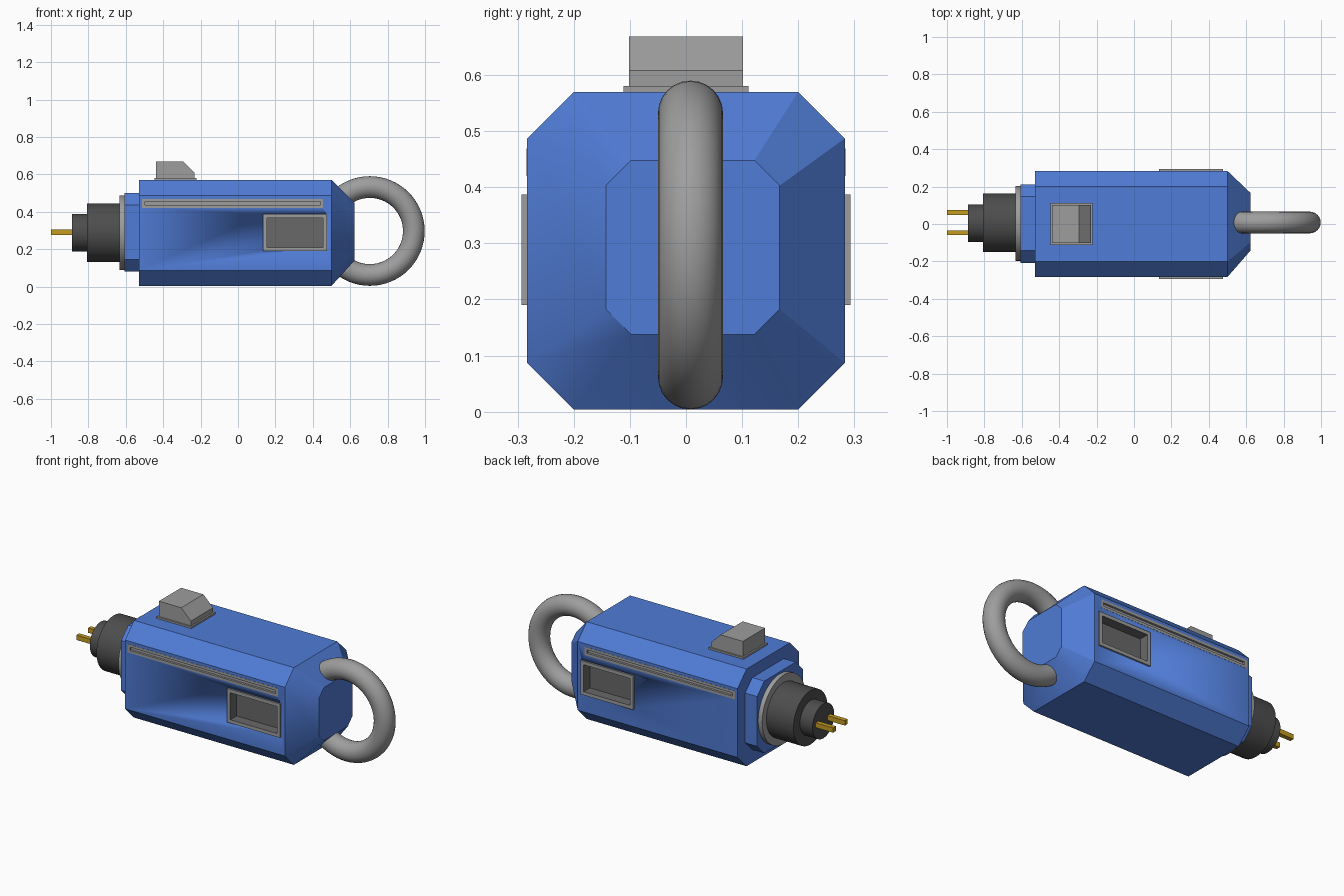
import bpy, bmesh, math
from mathutils import Matrix, Vector

cube = bpy.data.objects.get("Cube")
if cube:
    bpy.data.objects.remove(cube, do_unlink=True)


def material(name, rgb):
    m = bpy.data.materials.new(name)
    m.use_nodes = True
    m.diffuse_color = (*rgb, 1)
    m.node_tree.nodes["Principled BSDF"].inputs["Base Color"].default_value = (*rgb, 1)
    return m


BLUE = material("blue paint", (0.08, 0.2, 0.67))
GREY = material("light grey metal", (0.34, 0.34, 0.34))
SHADE = material("window grey", (0.14, 0.14, 0.14))
DARK = material("dark rubber", (0.075, 0.075, 0.075))
GOLD = material("gold contact", (0.55, 0.33, 0.015))


def finish(bm, name, mat, angle=30):
    bmesh.ops.recalc_face_normals(bm, faces=bm.faces)
    mesh = bpy.data.meshes.new(name)
    bm.to_mesh(mesh)
    bm.free()
    ob = bpy.data.objects.new(name, mesh)
    bpy.context.collection.objects.link(ob)
    if mat:
        mesh.materials.append(mat)
    smooth(ob, angle)
    return ob


def smooth(ob, angle):
    bpy.ops.object.select_all(action='DESELECT')
    ob.select_set(True)
    bpy.context.view_layer.objects.active = ob
    bpy.ops.object.shade_smooth_by_angle(angle=math.radians(angle))


def box(name, x, y, z, mat):
    bm = bmesh.new()
    size = [b - a for a, b in (x, y, z)]
    mid = [(a + b) / 2 for a, b in (x, y, z)]
    bmesh.ops.create_cube(bm, size=1, matrix=Matrix.Translation(mid) @ Matrix.Diagonal((*size, 1)))
    return finish(bm, name, mat)


def octagon(x, half, cut, y, z):
    e = half - cut
    pts = [(half, -e), (half, e), (e, half), (-e, half),
           (-half, e), (-half, -e), (-e, -half), (e, -half)]
    return [(x, y + a, z + b) for a, b in pts]


def loft(name, rings, mat, angle=30):
    bm = bmesh.new()
    loops = [[bm.verts.new(p) for p in ring] for ring in rings]
    for a, b in zip(loops, loops[1:]):
        for i in range(len(a)):
            j = (i + 1) % len(a)
            bm.faces.new((a[i], a[j], b[j], b[i]))
    bm.faces.new(loops[0])
    bm.faces.new(loops[-1])
    return finish(bm, name, mat, angle)


def cylinder(name, x, radius, mat, y=0.007, z=0.288):
    bm = bmesh.new()
    m = Matrix.Translation(((x[0] + x[1]) / 2, y, z)) @ Matrix.Rotation(math.pi / 2, 4, 'Y')
    bmesh.ops.create_cone(bm, cap_ends=True, segments=48, radius1=radius, radius2=radius,
                          depth=x[1] - x[0], matrix=m)
    return finish(bm, name, mat)


def framed_recess(name, x, z, border, outer, inner, side, frame_mat, panel_mat):
    """Rectangular rim with a sunken panel; side is -1 for front, 1 for back."""
    bm = bmesh.new()
    root = 0.215
    steps = [(0, root), (0, outer), (border, outer), (border, inner)]
    loops = []
    for inset, depth in steps:
        a, b, c, d = x[0] + inset, x[1] - inset, z[0] + inset, z[1] - inset
        loops.append([bm.verts.new((px, side * depth, pz))
                      for px, pz in ((a, c), (b, c), (b, d), (a, d))])
    for p, q in zip(loops, loops[1:]):
        for i in range(4):
            j = (i + 1) % 4
            bm.faces.new((p[i], p[j], q[j], q[i]))
    for p, q in [(loops[-2], loops[-1])]:
        for f in bm.faces:
            if all(v in p or v in q for v in f.verts):
                f.material_index = 1
    bm.faces.new(loops[-1]).material_index = 1
    bm.faces.new(loops[0])
    ob = finish(bm, name, frame_mat)
    ob.data.materials.append(panel_mat)
    return ob


# Main casing with tapered nose
body = loft("casing", [octagon(-0.53, 0.283, 0.083, 0, 0.287),
                       octagon(0.5, 0.283, 0.083, 0, 0.287),
                       octagon(0.622, 0.155, 0.045, 0.012, 0.293)], BLUE)

# Side windows and long rails, sunk into pockets in the casing
recesses = [("window", (0.135, 0.475), (0.19, 0.387), 0.02, 0.293, 0.235, SHADE),
            ("rail", (-0.513, 0.455), (0.42, 0.469), 0.015, 0.284, 0.272, GREY)]
for side, where in ((-1, "front"), (1, "back")):
    for part, x, z, border, outer, inner, panel in recesses:
        ys = sorted((side * 0.22, side * 0.4))
        shrink = 0.003
        cutter = box("pocket_cutter", (x[0] + shrink, x[1] - shrink), ys,
                     (z[0] + shrink, z[1] - shrink), None)
        cutter.hide_render = True
        mod = body.modifiers.new("pocket", 'BOOLEAN')
        mod.operation = 'DIFFERENCE'
        mod.solver = 'EXACT'
        mod.object = cutter
        bpy.ops.object.select_all(action='DESELECT')
        bpy.context.view_layer.objects.active = body
        body.select_set(True)
        bpy.ops.object.modifier_apply(modifier=mod.name)
        bpy.data.objects.remove(cutter, do_unlink=True)
        framed_recess(f"{where}_{part}", x, z, border, outer, inner, side, GREY, panel)

# Stepped plug end
loft("collar", [octagon(-0.607, 0.21, 0.065, 0.002, 0.29),
                octagon(-0.52, 0.21, 0.065, 0.002, 0.29)], BLUE)
cylinder("washer", (-0.633, -0.6), 0.2, GREY, 0.003)
cylinder("plug_base", (-0.807, -0.62), 0.157, DARK)
cylinder("plug_tip", (-0.888, -0.8), 0.1, DARK, 0.004)
for name, y in (("left_prong", 0.062), ("right_prong", -0.047)):
    box(name, (-1, -0.87), (y - 0.013, y + 0.013), (0.277, 0.305), GOLD)

# Top switch with a sloped face
box("switch_base", (-0.447, -0.223), (-0.111, 0.111), (0.56, 0.58), GREY)
profile = [(-0.438, 0.57), (-0.232, 0.57), (-0.232, 0.608), (-0.294, 0.669), (-0.438, 0.669)]
loft("switch", [[(px, y, pz) for px, pz in profile] for y in (-0.102, 0.102)], GREY)

# Carry ring
bpy.ops.mesh.primitive_torus_add(major_radius=0.235, minor_radius=0.058, major_segments=64,
                                 minor_segments=24, location=(0.705, 0.008, 0.297),
                                 rotation=(math.pi / 2, 0, 0))
ring = bpy.context.object
ring.name = "carry_ring"
ring.data.materials.append(GREY)
smooth(ring, 60)
